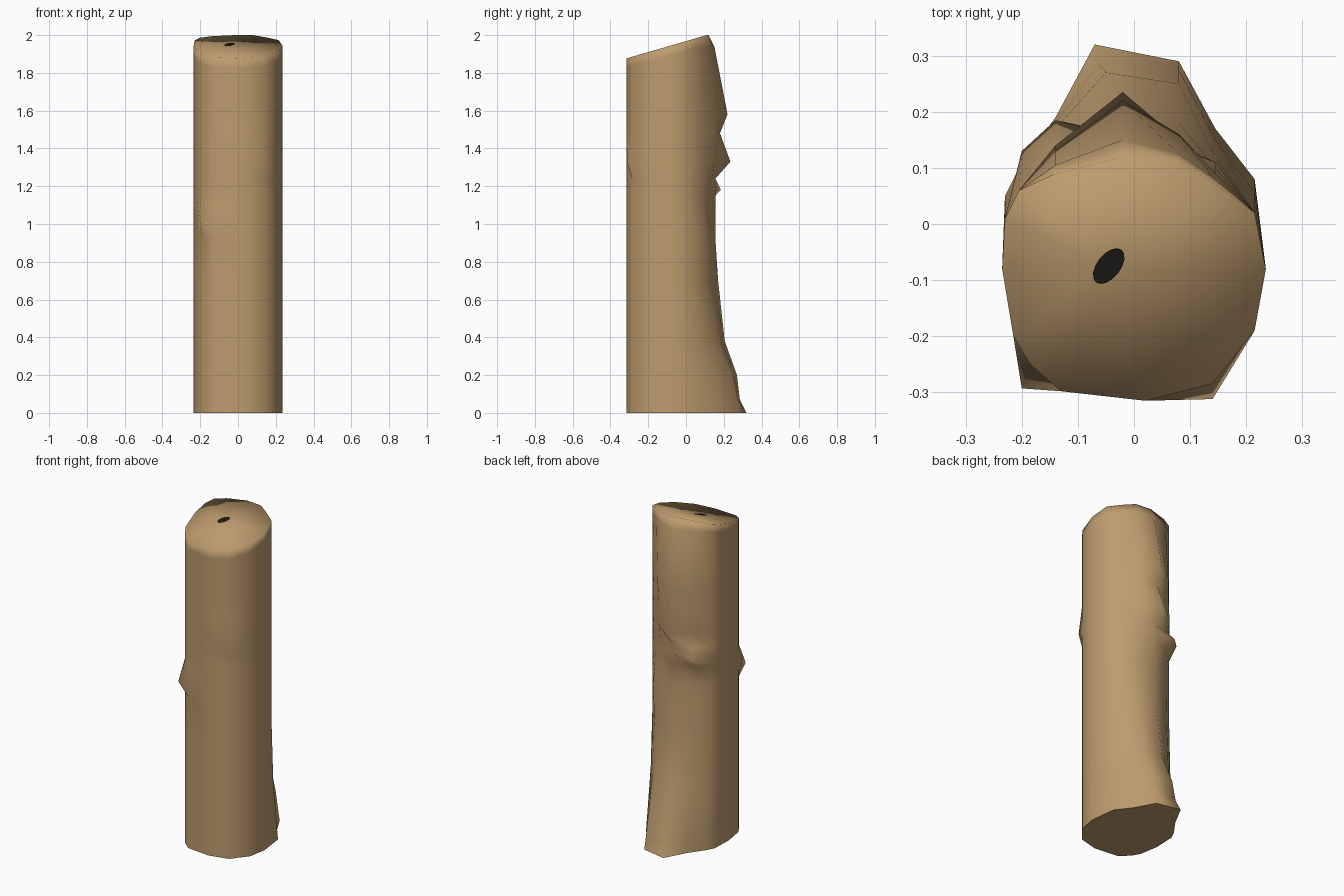
import bpy, bmesh, math

if "Cube" in bpy.data.objects:
    bpy.data.objects.remove(bpy.data.objects["Cube"])

def material(name, rgb):
    m = bpy.data.materials.new(name)
    m.diffuse_color = (*rgb, 1)
    m.use_nodes = True
    m.node_tree.nodes["Principled BSDF"].inputs["Base Color"].default_value = m.diffuse_color
    return m

wood = material("tan wood", (0.51, 0.33, 0.155))
dark = material("dark pith", (0.012, 0.011, 0.01))

def cut_z(y):
    """Height of the sloping cut at the top of the log."""
    return min(2.0, 1.968 + 0.29 * y)

# Even front of the log, from right side round to left side
FRONT = [(0.235, -0.08), (0.215, -0.19), (0.14, -0.285), (0.02, -0.315),
         (-0.13, -0.298), (-0.185, -0.25), (-0.215, -0.2), (-0.235, -0.08)]

# Rough back: z, right shoulder y, right y, centre y, left y
BACK = [(0.00, 0.17, 0.29, 0.32, 0.19), (0.07, 0.16, 0.275, 0.285, 0.18),
        (0.20, 0.15, 0.25, 0.27, 0.17), (0.38, 0.12, 0.18, 0.205, 0.13),
        (0.70, 0.10, 0.14, 0.17, 0.115), (0.93, 0.11, 0.135, 0.155, 0.11),
        (1.00, 0.10, 0.13, 0.155, 0.11), (1.12, 0.09, 0.13, 0.155, 0.12),
        (1.18, 0.09, 0.14, 0.16, 0.185), (1.24, 0.09, 0.14, 0.155, 0.13),
        (1.33, 0.09, 0.15, 0.235, 0.14), (1.48, 0.09, 0.15, 0.18, 0.13),
        (1.58, 0.09, 0.16, 0.22, 0.13), (1.94, 0.08, 0.125, 0.15, 0.105),
        (2.00, 0.07, 0.11, 0.12, 0.09)]

bm = bmesh.new()
rings = []
for i, (z, ys, yr, yc, yl) in enumerate(BACK):
    low = max(0, 1 - z / 0.5)                       # root flare near the ground
    front = list(FRONT)
    if z == 1.00:
        front[5] = (-0.2, -0.293)                   # knot on the front left
    if z == 1.33:
        front[2] = (0.14, -0.312)                   # ridge on the front right
    left = (-0.2, 0.13) if z == 1.18 else (-0.205, 0.06 + 0.04 * low)
    ring = front + [(-0.23, 0.01 + 0.04 * low), left, (-0.14, yl),
                    (-0.02 - 0.05 * low, yc), (0.08, yr), (0.145, ys),
                    (0.215, 0.02 + 0.06 * low)]
    verts = []
    for x, y in ring:
        h = z
        if i == len(BACK) - 1:
            h = cut_z(y)
        elif i == len(BACK) - 2:
            h = min(z, cut_z(y) - 0.05)
        verts.append(bm.verts.new((x, y, h)))
    rings.append(verts)

n = len(rings[0])
for a, b in zip(rings, rings[1:]):
    for k in range(n):
        bm.faces.new((a[k], a[(k + 1) % n], b[(k + 1) % n], b[k]))
bottom = bm.faces.new(rings[0])
# Cut top as a fan round the pith
PX, PY = -0.045, -0.075
centre = bm.verts.new((PX, PY, cut_z(PY)))
for k in range(n):
    bm.faces.new((rings[-1][k], rings[-1][(k + 1) % n], centre))
bmesh.ops.recalc_face_normals(bm, faces=bm.faces)
for f in bm.faces:
    f.smooth = True
for e in bottom.edges:
    e.smooth = False                                # crisp edge at the ground

def make(name, bm, mat):
    me = bpy.data.meshes.new(name)
    bm.to_mesh(me)
    bm.free()
    me.materials.append(mat)
    ob = bpy.data.objects.new(name, me)
    bpy.context.collection.objects.link(ob)
    return ob

make("log", bm, wood)

# Small dark pith spot, a tilted ellipse lying on the cut
bm = bmesh.new()
t = math.radians(52)
pts = []
for k in range(16):
    a = 2 * math.pi * k / 16
    u, v = 0.037 * math.cos(a), 0.021 * math.sin(a)
    x = PX + u * math.cos(t) - v * math.sin(t)
    y = PY + u * math.sin(t) + v * math.cos(t)
    pts.append(bm.verts.new((x, y, cut_z(y) + 0.004)))
bm.faces.new(pts)
make("pith_spot", bm, dark)
